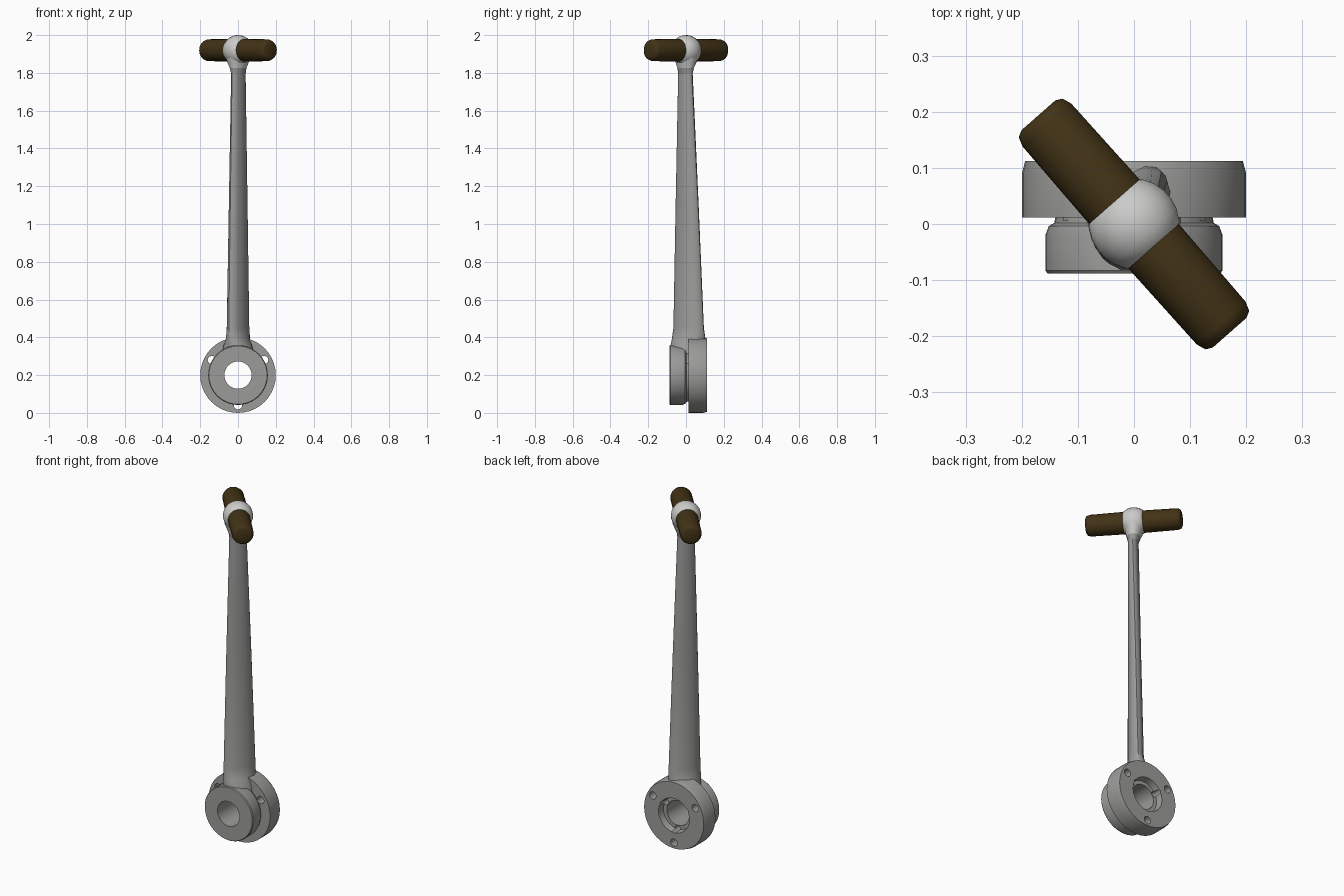
import bpy, bmesh, math
from mathutils import Matrix, Vector

cube = bpy.data.objects.get("Cube")
if cube:
    bpy.data.objects.remove(cube)


def material(name, rgb):
    m = bpy.data.materials.new(name)
    m.use_nodes = True
    m.diffuse_color = (*rgb, 1)
    m.node_tree.nodes["Principled BSDF"].inputs["Base Color"].default_value = (*rgb, 1)
    return m


STEEL = material("grey steel", (0.33, 0.33, 0.32))
PALE = material("pale steel", (0.6, 0.6, 0.59))
WOOD = material("dark brown", (0.055, 0.033, 0.008))
HUB_Z, HEAD_Z = 0.2, 1.92


def loft(name, rings, mat, closed=False):
    """Skin rings of points; closed joins last ring to first, else cap ends."""
    bm = bmesh.new()
    loops = [[bm.verts.new(p) for p in ring] for ring in rings]
    pairs = list(zip(loops, loops[1:]))
    if closed:
        pairs.append((loops[-1], loops[0]))
    else:
        bm.faces.new(loops[0])
        bm.faces.new(loops[-1])
    for a, b in pairs:
        for i in range(len(a)):
            j = (i + 1) % len(a)
            bm.faces.new((a[i], a[j], b[j], b[i]))
    bmesh.ops.recalc_face_normals(bm, faces=bm.faces)
    mesh = bpy.data.meshes.new(name)
    bm.to_mesh(mesh)
    bm.free()
    obj = bpy.data.objects.new(name, mesh)
    bpy.context.collection.objects.link(obj)
    mesh.materials.append(mat)
    return obj


def lathe(name, profile, mat, centre, axis, sides=32, closed=False):
    """Turn (radius, distance along axis) points around the axis."""
    turn = Vector((0, 0, 1)).rotation_difference(Vector(axis)).to_matrix()
    rings = [[Vector(centre) + turn @ Vector((r * math.cos(t), r * math.sin(t), d))
              for t in (math.tau * k / sides for k in range(sides))]
             for r, d in profile]
    return loft(name, rings, mat, closed)


def smooth(obj, angle=35):
    bpy.ops.object.select_all(action="DESELECT")
    obj.select_set(True)
    bpy.context.view_layer.objects.active = obj
    bpy.ops.object.shade_smooth_by_angle(angle=math.radians(angle))


# Stepped hub: front disc, narrow neck, rear flange and through bore
hub = lathe("hub", [
    (0.072, -0.088), (0.154, -0.088), (0.158, -0.083), (0.158, -0.02),
    (0.152, -0.004), (0.142, 0.002), (0.14, 0.012), (0.2, 0.012),
    (0.2, 0.09), (0.194, 0.112), (0.1, 0.112), (0.094, 0.075),
    (0.072, 0.075)], STEEL, (0, 0, HUB_Z), (0, 1, 0), 40, closed=True)


def drill(name, radius, distance, turn, start, end):
    angle = math.radians(turn)
    centre = (distance * math.cos(angle), 0, HUB_Z + distance * math.sin(angle))
    cutter = lathe(name, [(radius, start), (radius, end)], STEEL, centre, (0, 1, 0), 14)
    cutter.hide_render = True
    cutter.hide_set(True)
    cut = hub.modifiers.new(name, "BOOLEAN")
    cut.operation = "DIFFERENCE"
    cut.object = cutter


# Bolt holes in the flange and smaller notches around the bore
for turn in (30, 150, 270):
    drill("bolt_hole_cutter", 0.022, 0.16, turn, 0.006, 0.2)
    drill("notch_cutter", 0.016, 0.088, turn, 0.03, 0.2)
smooth(hub)


# Tapered arm: oval section set askew, widening into the hub
def oval(z, long, short, degrees, cx, cy, sides=16):
    spin = Matrix.Rotation(math.radians(degrees), 3, "Z")
    return [spin @ Vector((long * math.cos(t), short * math.sin(t), 0)) + Vector((cx, cy, z))
            for t in (math.tau * k / sides for k in range(sides))]


arm = loft("arm", [
    oval(0.31, 0.096, 0.085, 80, 0, 0.012),
    oval(0.36, 0.096, 0.074, 75, 0, 0.012),
    oval(0.39, 0.096, 0.055, 65, 0, 0.014),
    oval(0.45, 0.092, 0.042, 58, 0, 0.014),
    oval(1.10, 0.071, 0.035, 54, 0.001, 0.006),
    oval(1.80, 0.047, 0.028, 45, 0.002, -0.003)], STEEL)
smooth(arm)

# Flared throat between the arm and the head
throat = loft("throat", [
    oval(1.795, 0.047, 0.028, 45, 0.002, -0.003),
    oval(1.825, 0.051, 0.036, 43, 0.001, -0.002),
    oval(1.85, 0.062, 0.046, 42, 0, 0),
    oval(1.88, 0.073, 0.052, 41, 0, 0)], PALE)
throat.data.materials.append(STEEL)
for face in throat.data.polygons:
    if face.center.z < 1.83:
        face.material_index = 1
smooth(throat, 60)

# Barrel-shaped head and the crosswise grip through it
along = Vector((0.66, -0.75, 0)).normalized()
head = lathe("head", [
    (0.056, -0.056), (0.064, -0.05), (0.075, -0.03), (0.08, -0.01),
    (0.08, 0.01), (0.075, 0.03), (0.064, 0.05), (0.056, 0.056)],
    PALE, (0, 0, HEAD_Z), along, 24)
smooth(head, 60)
grip = lathe("grip", [
    (0.04, -0.258), (0.052, -0.252), (0.058, -0.235), (0.06, -0.06),
    (0.06, 0.06), (0.058, 0.235), (0.052, 0.252), (0.04, 0.258)],
    WOOD, (0, 0, HEAD_Z), along, 24)
smooth(grip, 50)
